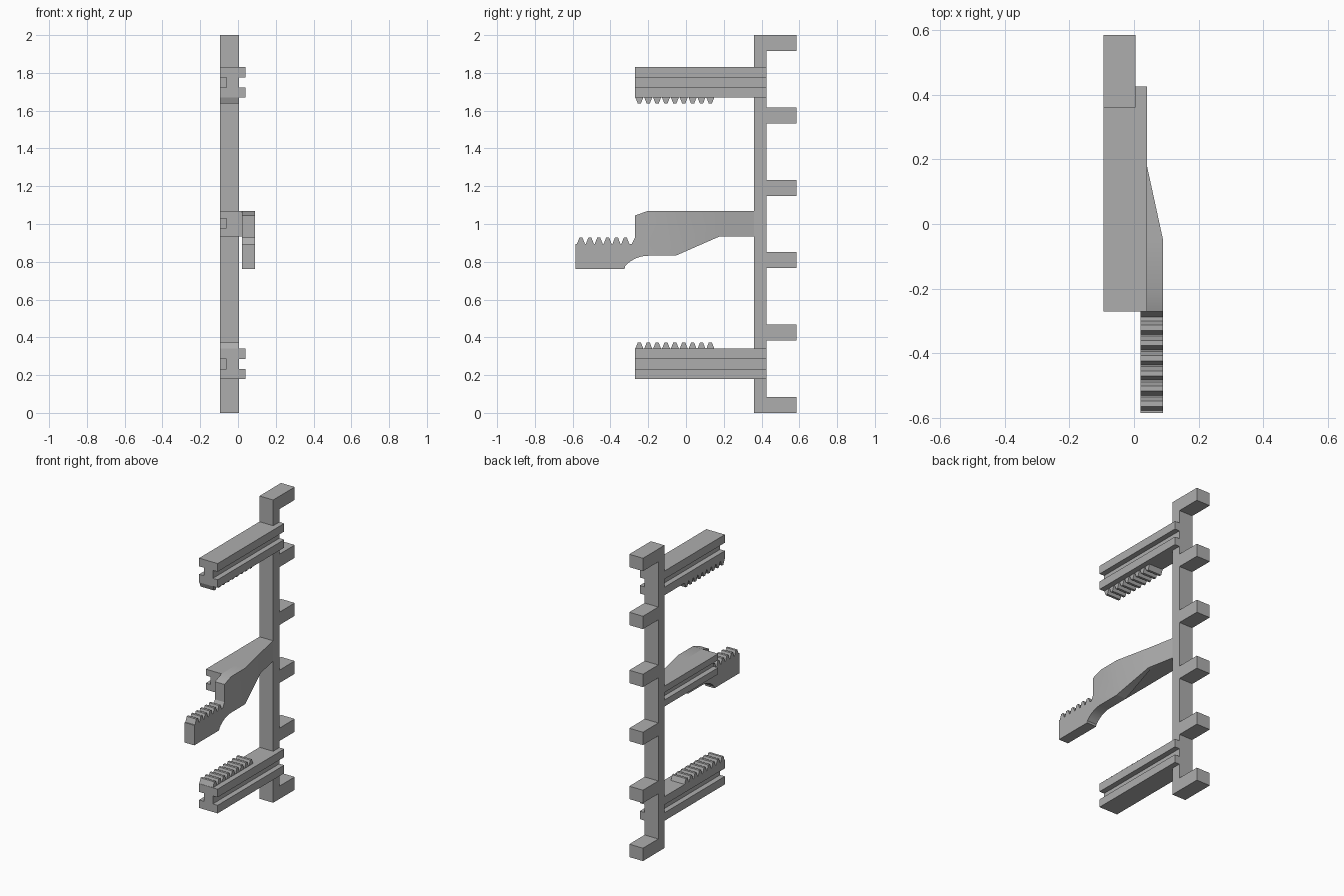
import bpy, bmesh, math

cube = bpy.data.objects.get("Cube")
if cube:
    bpy.data.objects.remove(cube, do_unlink=True)

GREY = (0.42, 0.42, 0.42, 1.0)
mat = bpy.data.materials.new("plain_grey")
mat.use_nodes = True
mat.diffuse_color = GREY
mat.node_tree.nodes["Principled BSDF"].inputs["Base Color"].default_value = GREY

LEFT, POST_SIDE, OUTER = -0.095, 0.005, 0.04   # x limits of post and rails
FRONT, POST_FRONT, POST_BACK, PEG_END = -0.27, 0.36, 0.425, 0.585
PITCH = 0.047


def add_prism(bm, points, lo, hi, axis):
    """Extrude a (y, z) outline along x, or an (x, z) outline along y."""
    def place(p, d):
        return (d, p[0], p[1]) if axis == "x" else (p[0], d, p[1])
    face = bm.faces.new([bm.verts.new(place(p, lo)) for p in points])
    new = bmesh.ops.extrude_face_region(bm, geom=[face])["geom"]
    for v in new:
        if isinstance(v, bmesh.types.BMVert):
            v.co["xy".index(axis)] = hi


def finish(name, bm):
    bmesh.ops.recalc_face_normals(bm, faces=bm.faces[:])
    mesh = bpy.data.meshes.new(name)
    bm.to_mesh(mesh)
    bm.free()
    mesh.materials.append(mat)
    obj = bpy.data.objects.new(name, mesh)
    bpy.context.collection.objects.link(obj)
    return obj


def prism(name, points, lo, hi, axis):
    bm = bmesh.new()
    add_prism(bm, points, lo, hi, axis)
    return finish(name, bm)


def tooth(y, z, h):
    """Trapezoid tooth outline centred on y, rising by h from z."""
    return [(y - 0.021, z), (y - 0.008, z + h), (y + 0.008, z + h), (y + 0.021, z)]


def rect(a0, a1, z0, z1):
    return [(a0, z0), (a1, z0), (a1, z1), (a0, z1)]


# Upright post with six pegs behind it, as one comb outline
comb = [(POST_FRONT, 2), (POST_FRONT, 0)]
for i in range(6):
    z0 = i * 0.383
    z1 = z0 + 0.085
    comb += [(POST_BACK, z0), (PEG_END, z0), (PEG_END, z1), (POST_BACK, z1)]
comb = [p for p in comb if p != (POST_BACK, 0)]
comb[-1] = (PEG_END, 2)
comb[-2] = (PEG_END, 1.915)
del comb[-1]
comb.append((PEG_END, 2))
prism("post_with_pegs", comb, LEFT, POST_SIDE, "x")

# Upper and lower rails: grooved on both sides, with a toothed rack
for label, z, rack_side in (("upper", 1.67, -1), ("lower", 0.18, 1)):
    g0, g1, top = z + 0.053, z + 0.106, z + 0.16
    outline = [(LEFT, z), (OUTER, z), (OUTER, g0), (POST_SIDE, g0),
               (POST_SIDE, g1), (OUTER, g1), (OUTER, top), (LEFT, top),
               (LEFT, g1), (-0.06, g1), (-0.06, g0), (LEFT, g0)]
    prism(label + "_rail", outline, FRONT, POST_FRONT, "y")

    # rail flanges carried along the side of the post
    bm = bmesh.new()
    for a, b in ((z, g0), (g1, top)):
        add_prism(bm, rect(POST_SIDE, OUTER, a, b), POST_FRONT, POST_BACK, "y")
    finish(label + "_rail_flanges", bm)

    bm = bmesh.new()
    base = top if rack_side > 0 else z
    for i in range(9):
        add_prism(bm, tooth(-0.247 + i * PITCH, base, 0.033 * rack_side),
                  LEFT, POST_SIDE, "x")
    finish(label + "_rack_teeth", bm)

# Middle arm: outer face flares away from the post towards the front
INNER, FLARE = 0.02, 0.09
JOIN = 0.283


def outer(y):
    if y > 0.18:
        return POST_SIDE + (POST_FRONT - y) / 0.18 * 0.035
    return min(FLARE, 0.04 + (0.18 - y) / 0.23 * 0.05)


def flare(bm, limit):
    """Cut at the bends and move the outer side onto the flared face."""
    for y in (JOIN, 0.18, -0.05):
        bmesh.ops.bisect_plane(bm, geom=bm.verts[:] + bm.edges[:] + bm.faces[:],
                               plane_co=(0, y, 0), plane_no=(0, 1, 0))
    for v in bm.verts:
        if v.co.x > limit - 0.001:
            v.co.x = min(limit, outer(v.co.y))
    bmesh.ops.remove_doubles(bm, verts=bm.verts[:], dist=0.0005)


# grooved guide on the inner side of the arm
bm = bmesh.new()
add_prism(bm, [(LEFT, 0.935), (INNER, 0.935), (INNER, 1.07), (LEFT, 1.07),
               (LEFT, 1.028), (-0.06, 1.028), (-0.06, 0.978), (LEFT, 0.978)],
          -0.2, POST_FRONT, "y")
flare(bm, INNER)
finish("arm_guide", bm)

# side plate with toothed tip, sloped belly and rounded step
plate = [(JOIN, 1.07), (JOIN, 0.935), (0.18, 0.935), (-0.055, 0.832), (-0.2, 0.832)]
for i in range(1, 8):
    t = math.radians(i * 7)
    plate.append((-0.2 - 0.163 * math.sin(t), 0.832 - 0.163 * (1 - math.cos(t))))
plate += [(-0.325, 0.763), (-0.585, 0.763), (-0.585, 0.895)]
for i in range(6):
    plate += tooth(-0.556 + i * PITCH, 0.895, 0.033)
plate += [(-0.287, 0.895), (FRONT, 0.928), (FRONT, 1.045), (-0.2, 1.07)]
bm = bmesh.new()
add_prism(bm, plate, INNER, FLARE, "x")
flare(bm, FLARE)
arm = finish("arm_plate", bm)

bpy.ops.object.select_all(action="DESELECT")
arm.select_set(True)
bpy.context.view_layer.objects.active = arm
bpy.ops.object.shade_smooth_by_angle(angle=math.radians(25))
